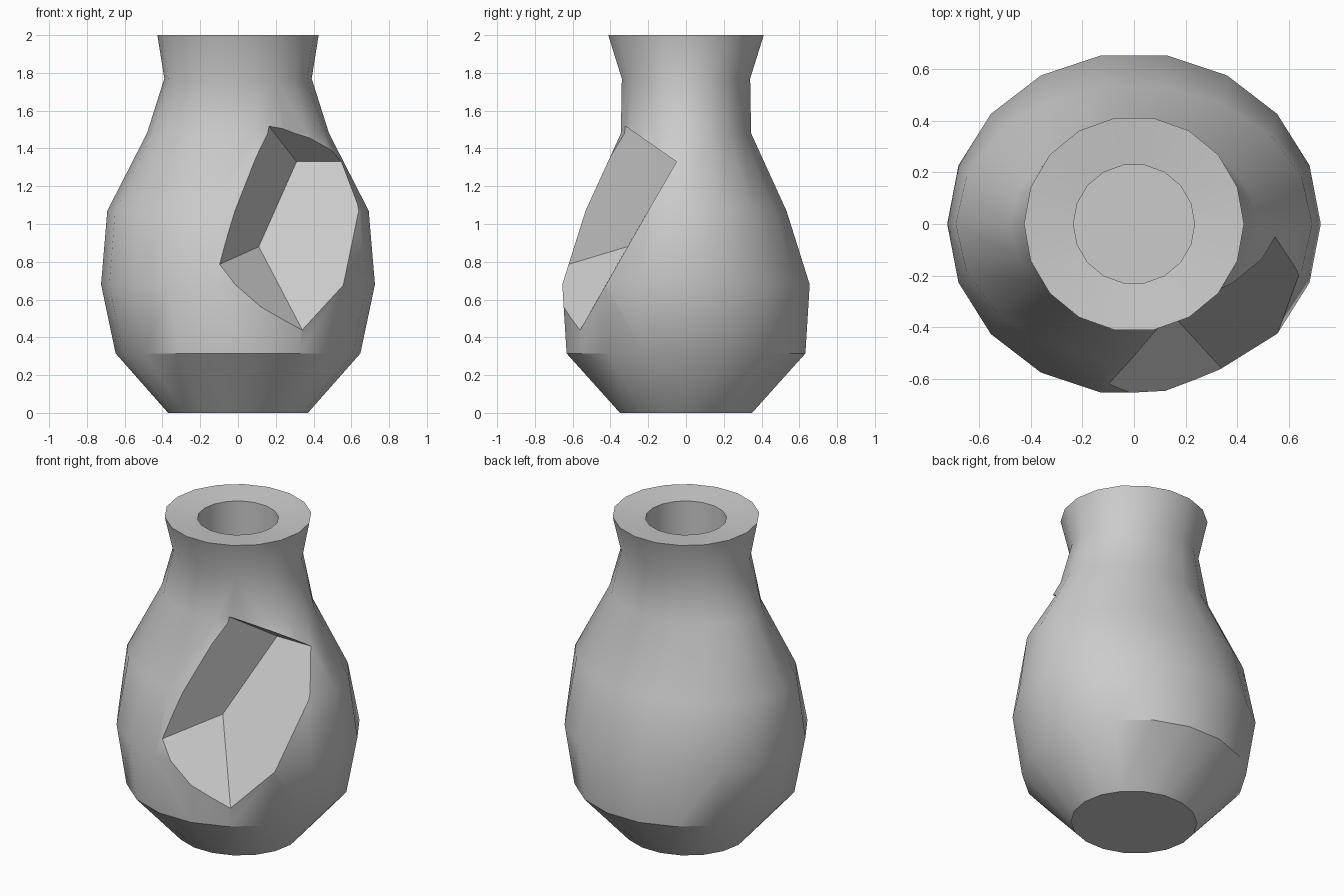
import bpy, bmesh, math
from mathutils import Vector

if "Cube" in bpy.data.objects:
    bpy.data.objects.remove(bpy.data.objects["Cube"])

SIDES = 18

# Profile rings: (x radius, y radius, z), outside from base to lip, then down the bore
PROFILE = [
    (0.37, 0.355, 0.0), (0.648, 0.642, 0.315), (0.725, 0.665, 0.68),
    (0.692, 0.54, 1.07), (0.482, 0.35, 1.48), (0.39, 0.345, 1.77),
    (0.427, 0.418, 2.0), (0.235, 0.232, 1.98), (0.235, 0.232, 0.2),
]


def finish(bm, name):
    bmesh.ops.recalc_face_normals(bm, faces=bm.faces)
    mesh = bpy.data.meshes.new(name)
    bm.to_mesh(mesh)
    bm.free()
    obj = bpy.data.objects.new(name, mesh)
    bpy.context.collection.objects.link(obj)
    return obj


# Vase body: oval lathe with a hollow neck
bm = bmesh.new()
rings = []
for rx, ry, z in PROFILE:
    rings.append([bm.verts.new((rx * math.cos(a), ry * math.sin(a), z))
                  for a in (2 * math.pi * i / SIDES for i in range(SIDES))])
for low, high in zip(rings, rings[1:]):
    for i in range(SIDES):
        j = (i + 1) % SIDES
        bm.faces.new((low[i], low[j], high[j], high[i])).smooth = True
bm.faces.new(rings[0])
bm.faces.new(rings[-1])
vase = finish(bm, "vase_body")

# Notch cutter: flared wedge with a sloping flat floor
top = Vector((0.31, -0.05, 1.33))
low = Vector((0.11, -0.31, 0.88))
flare_top = (Vector((0.17, -0.31, 1.51)) - top) * 2
flare_low = (Vector((-0.09, -0.61, 0.79)) - low) * 2
top_far = top + Vector((1.2, 0, 0))
low_far = low + (Vector((0.34, -0.56, 0.44)) - low) * 1.7
bm = bmesh.new()
for p, flare in ((top, flare_top), (top_far, flare_top),
                 (low, flare_low), (low_far, flare_low)):
    bm.verts.new(p)
    bm.verts.new(p + flare)
bmesh.ops.convex_hull(bm, input=bm.verts)
bmesh.ops.dissolve_limit(bm, angle_limit=math.radians(3), verts=bm.verts, edges=bm.edges)
cutter = finish(bm, "notch_cutter")
cutter.hide_render = True

# Cut the notch, then keep the rim, base and notch edges sharp
mod = vase.modifiers.new("notch", 'BOOLEAN')
mod.operation = 'DIFFERENCE'
mod.solver = 'EXACT'
mod.object = cutter
bpy.context.view_layer.objects.active = vase
vase.select_set(True)
bpy.ops.object.modifier_apply(modifier=mod.name)
bpy.data.objects.remove(cutter)
bpy.ops.object.shade_smooth_by_angle(angle=math.radians(33))
